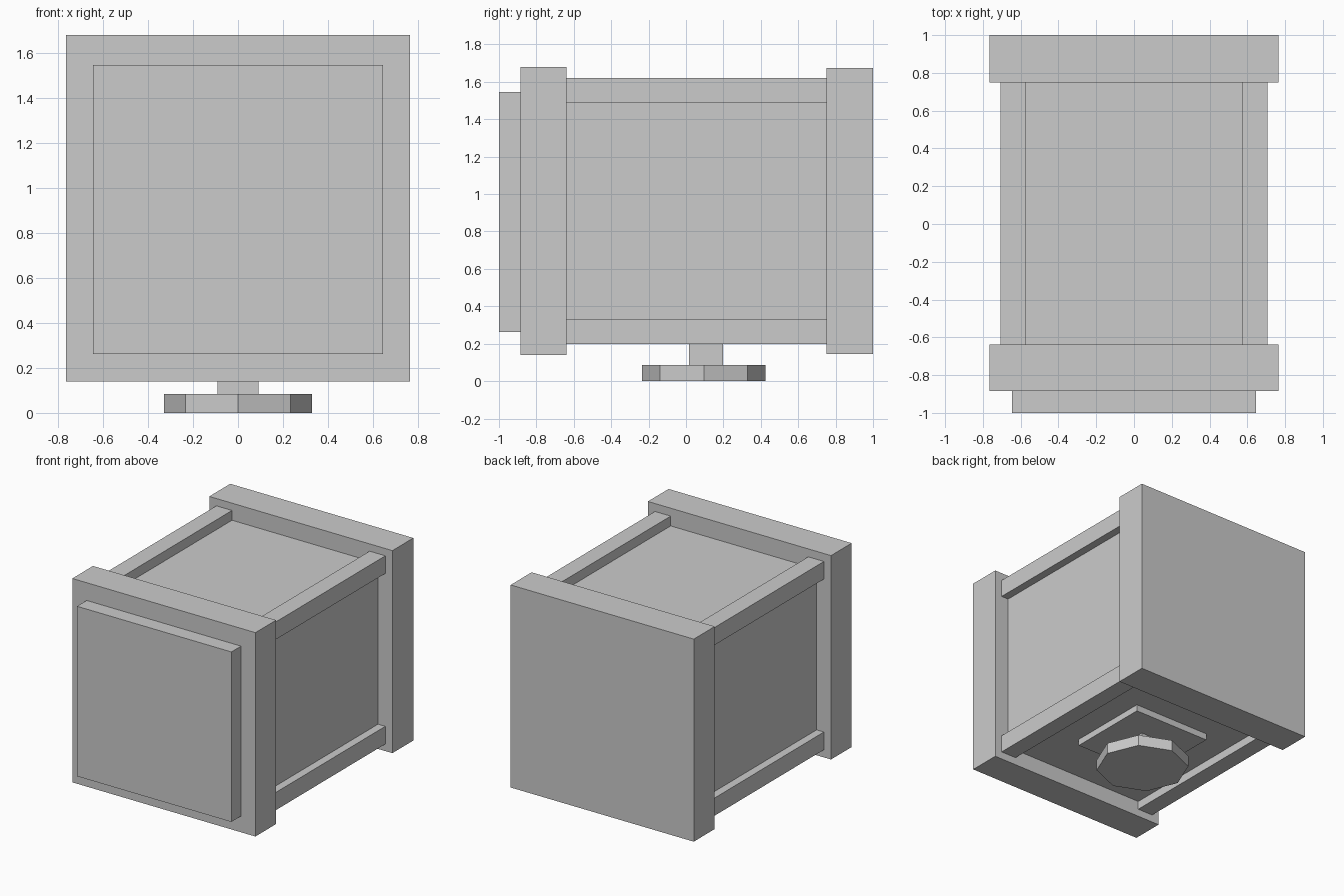
import bpy
import math

if "Cube" in bpy.data.objects:
    bpy.data.objects.remove(bpy.data.objects["Cube"])


def box(name, x, y, z):
    """Box from (min, max) ranges on each axis."""
    bpy.ops.mesh.primitive_cube_add(size=1, location=[(a + b) / 2 for a, b in (x, y, z)])
    obj = bpy.context.object
    obj.name = name
    obj.scale = [b - a for a, b in (x, y, z)]
    bpy.ops.object.transform_apply(location=False, rotation=False, scale=True)
    return obj


# Core body, protruding through the front collar
box("body", (-0.645, 0.645), (-1.0, 0.85), (0.262, 1.546))

# Thick collars at front and back
box("front_collar", (-0.765, 0.765), (-0.885, -0.638), (0.14, 1.68))
box("back_collar", (-0.765, 0.765), (0.75, 1.0), (0.145, 1.675))

# Four corner rails between the collars
for side, sx in (("right", 1), ("left", -1)):
    xs = sorted((sx * 0.575, sx * 0.706))
    for level, zs in (("lower", (0.198, 0.332)), ("upper", (1.487, 1.62))):
        box(f"{level}_{side}_rail", xs, (-0.64, 0.752), zs)

# Square mounting plate, neck and octagonal foot underneath
box("mount_plate", (-0.325, 0.325), (-0.23, 0.42), (0.212, 0.27))
box("neck", (-0.092, 0.092), (0.016, 0.198), (0.08, 0.22))
bpy.ops.mesh.primitive_cylinder_add(vertices=8, radius=0.33, depth=0.085,
                                    location=(0, 0.095, 0.0425))
bpy.context.object.name = "foot"
